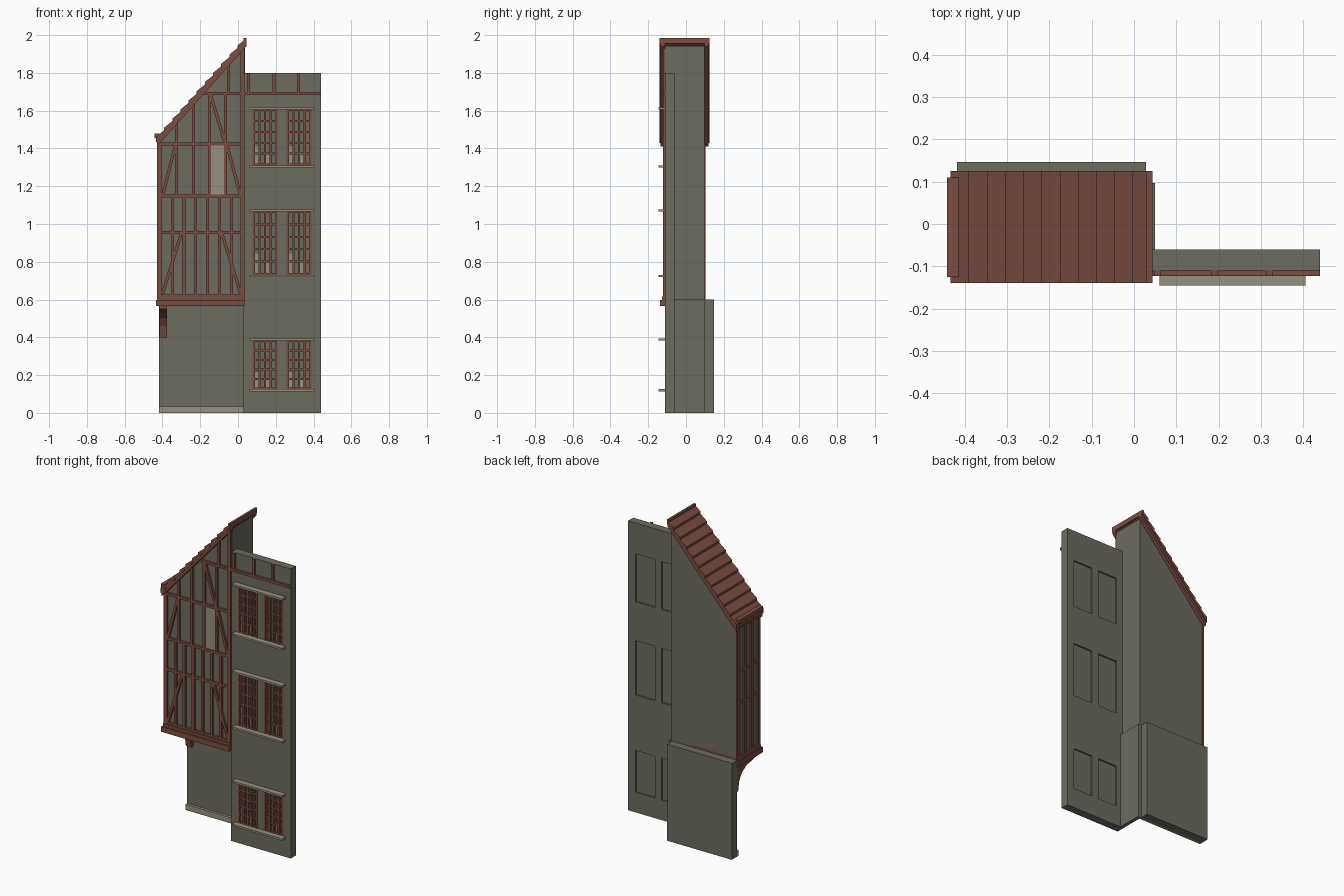
import bpy, bmesh
from mathutils import Vector

cube = bpy.data.objects.get("Cube")
if cube:
    bpy.data.objects.remove(cube)


def material(name, rgb):
    m = bpy.data.materials.new(name)
    m.use_nodes = True
    m.diffuse_color = (*rgb, 1)
    m.node_tree.nodes["Principled BSDF"].inputs["Base Color"].default_value = (*rgb, 1)
    return m


PLASTER = material("grey plaster", (0.15, 0.15, 0.115))
WOOD = material("red brown timber", (0.2, 0.075, 0.055))
STONE = material("pale stone", (0.3, 0.28, 0.215))


def prism(poly, lo, hi, axis="y"):
    """Outline in the plane across the axis, extruded from lo to hi."""
    place = {"x": lambda p, d: (d, *p), "y": lambda p, d: (p[0], d, p[1])}[axis]
    return [place(p, lo) for p in poly], [place(p, hi) for p in poly]


def box(x0, x1, y0, y1, z0, z1):
    return prism([(x0, z0), (x1, z0), (x1, z1), (x0, z1)], y0, y1)


def build(name, mat, solids):
    bm = bmesh.new()
    for near, far in solids:
        a = [bm.verts.new(v) for v in near]
        b = [bm.verts.new(v) for v in far]
        bm.faces.new(a)
        bm.faces.new(b[::-1])
        for i in range(len(a)):
            j = (i + 1) % len(a)
            bm.faces.new((a[j], a[i], b[i], b[j]))
    bmesh.ops.recalc_face_normals(bm, faces=bm.faces)
    mesh = bpy.data.meshes.new(name)
    bm.to_mesh(mesh)
    bm.free()
    mesh.materials.append(mat)
    ob = bpy.data.objects.new(name, mesh)
    bpy.context.collection.objects.link(ob)
    return ob


FRONT, BACK = -0.11, 0.097
LEFT, MID, RIGHT = -0.418, 0.028, 0.44


def roof_under(x):
    return 1.95 + 1.12 * (x - 0.042)


# Stone-silled house: wall pierced by three rows of two windows
rows = [(0.125, 0.385), (0.73, 1.068), (1.31, 1.608)]
columns = [(0.077, 0.21), (0.257, 0.39)]
openings = [(x0, x1, z0, z1) for z0, z1 in rows for x0, x1 in columns]
wall = build("side_house_wall", PLASTER, [box(MID, RIGHT, FRONT, -0.06, 0, 1.8)])
cutter = build("window_cutter", PLASTER, [box(x0, x1, -0.2, 0, z0, z1) for x0, x1, z0, z1 in openings])
cutter.hide_render = True
cut = wall.modifiers.new("windows", "BOOLEAN")
cut.object = cutter
cut.solver = "EXACT"
bpy.context.view_layer.update()
cut_mesh = bpy.data.meshes.new_from_object(wall.evaluated_get(bpy.context.evaluated_depsgraph_get()))
wall.modifiers.clear()
wall.data = cut_mesh
bpy.data.objects.remove(cutter)

# Window panes, bars, pale lower panes and sills
glass, bars, pale, sills = [], [], [], []
for x0, x1, z0, z1 in openings:
    w, h = (x1 - x0) / 4, (z1 - z0) / 5
    glass.append(box(x0, x1, -0.092, -0.07, z0, z1))
    pale.append(box(x0, x0 + w, -0.096, -0.092, z0, z0 + 1.7 * h))
    pale.append(box(x0 + 2 * w, x0 + 3 * w, -0.096, -0.092, z0, z0 + h))
    for i in range(5):
        x = x0 + 0.006 + i * (x1 - x0 - 0.012) / 4
        bars.append(box(x - 0.006, x + 0.006, -0.112, -0.09, z0, z1))
    for i in range(6):
        z = z0 + 0.005 + i * (z1 - z0 - 0.01) / 5
        bars.append(box(x0, x1, -0.11, -0.09, z - 0.005, z + 0.005))
for z0, z1 in rows:
    for z in (z0 - 0.005, z1 + 0.004):
        sills.append(box(0.06, 0.405, -0.145, FRONT, z - 0.006, z + 0.006))
build("window_glass", PLASTER, glass)
build("window_pale_panes", STONE, pale)
build("window_bars", WOOD, bars)
build("window_sills", STONE, sills)

# Recessed ground floor: back slab, partition and plinth
build("ground_floor_wall", PLASTER, [box(LEFT, MID, BACK, 0.147, 0, 0.6)])
build("ground_partition", PLASTER, [box(MID, 0.05, -0.06, BACK, 0, 0.6)])
build("ground_plinth", STONE, [box(LEFT, MID, 0.08, BACK, 0, 0.035)])

# Jettied upper storeys under a single-pitch roof
build("upper_storeys", PLASTER, [prism(
    [(LEFT, 0.58), (0.036, 0.58), (0.036, roof_under(0.036)), (LEFT, roof_under(LEFT))], FRONT, BACK)])

# Curved bracket below the jetty
arc = [(-0.1, 0.565), (BACK, 0.565), (BACK, 0.4), (0.08, 0.4),
       (0.07, 0.46), (0.045, 0.5), (0.0, 0.53), (-0.1, 0.55)]
build("jetty_bracket", WOOD, [prism(arc, -0.415, -0.375, "x")])

# Jetty beam with a stepped moulding
build("jetty_beam", WOOD, [
    box(-0.427, 0.034, -0.128, BACK, 0.565, 0.615),
    box(-0.433, 0.034, -0.137, BACK, 0.565, 0.598)])


# Timber frame on the front
def beam(x0, z0, x1, z1, w=0.016):
    a, b = Vector((x0, z0)), Vector((x1, z1))
    n = (b - a).orthogonal().normalized() * w / 2
    return prism([a + n, b + n, b - n, a - n], -0.123, FRONT)


RAILS = (0.62, 0.955, 1.148, 1.424)
front = [beam(LEFT, z, 0.034, z) for z in RAILS]
front += [beam(-0.195, 1.692, RIGHT, 1.692)]
front += [beam(x, 0.6, x, roof_under(x), 0.02) for x in (-0.414, 0.024)]
front += [beam(x, 0.62, x, 1.148) for x in (-0.347, -0.286, -0.225, -0.162, -0.098, -0.035)]
front += [beam(x, 1.148, x, roof_under(x)) for x in (-0.325, -0.235)]
front += [beam(-0.15, 1.148, -0.15, 1.692), beam(-0.065, 1.148, -0.065, 1.692),
          beam(-0.05, 1.692, -0.05, roof_under(-0.05))]
front += [beam(*ends) for ends in (
    (-0.4, 0.63, -0.3, 0.95), (0.015, 0.63, -0.085, 0.95),
    (-0.398, 1.155, -0.332, 1.415), (0.012, 1.155, -0.058, 1.415),
    (-0.145, 1.685, -0.07, 1.43))]
front += [beam(x, 1.692, x, 1.8) for x in (0.055, 0.19, 0.32)]
build("front_timber_frame", WOOD, front)
build("upper_pale_window", STONE, [box(-0.142, -0.073, -0.116, FRONT, 1.156, 1.416)])

# Timber frame on the open end
side = [box(-0.428, LEFT, -0.12, 0.1, z - 0.008, z + 0.008) for z in RAILS]
side += [box(-0.428, LEFT, y - 0.009, y + 0.009, 0.6, 1.45) for y in (-0.112, -0.043, 0.026, 0.095)]
build("end_timber_frame", WOOD, side)

# Roof: overlapping courses of boards, barge boards and eaves board
courses, count = [], 11
start, end = -0.43, 0.044
step = (end - start) / count
for i in range(count):
    x0, x1 = start + i * step - 0.004, start + (i + 1) * step
    u0, u1 = roof_under(x0), roof_under(x1)
    courses.append(prism([(x0, u0 + 0.012), (x1, u1 + 0.012), (x1, u1 + 0.03), (x0, u0 + 0.045)], -0.14, 0.125))
build("roof_boards", WOOD, courses)
slope = [(start, roof_under(start) - 0.012), (end, roof_under(end) - 0.012),
         (end, roof_under(end) + 0.02), (start, roof_under(start) + 0.02)]
build("barge_boards", WOOD, [prism(slope, -0.136, FRONT), prism(slope, BACK, 0.12)])
build("ridge_board", WOOD, [box(0.03, 0.044, -0.14, 0.125, 1.955, 1.985)])
build("eaves_board", WOOD, [box(-0.442, -0.415, -0.125, 0.11, 1.455, 1.48)])
